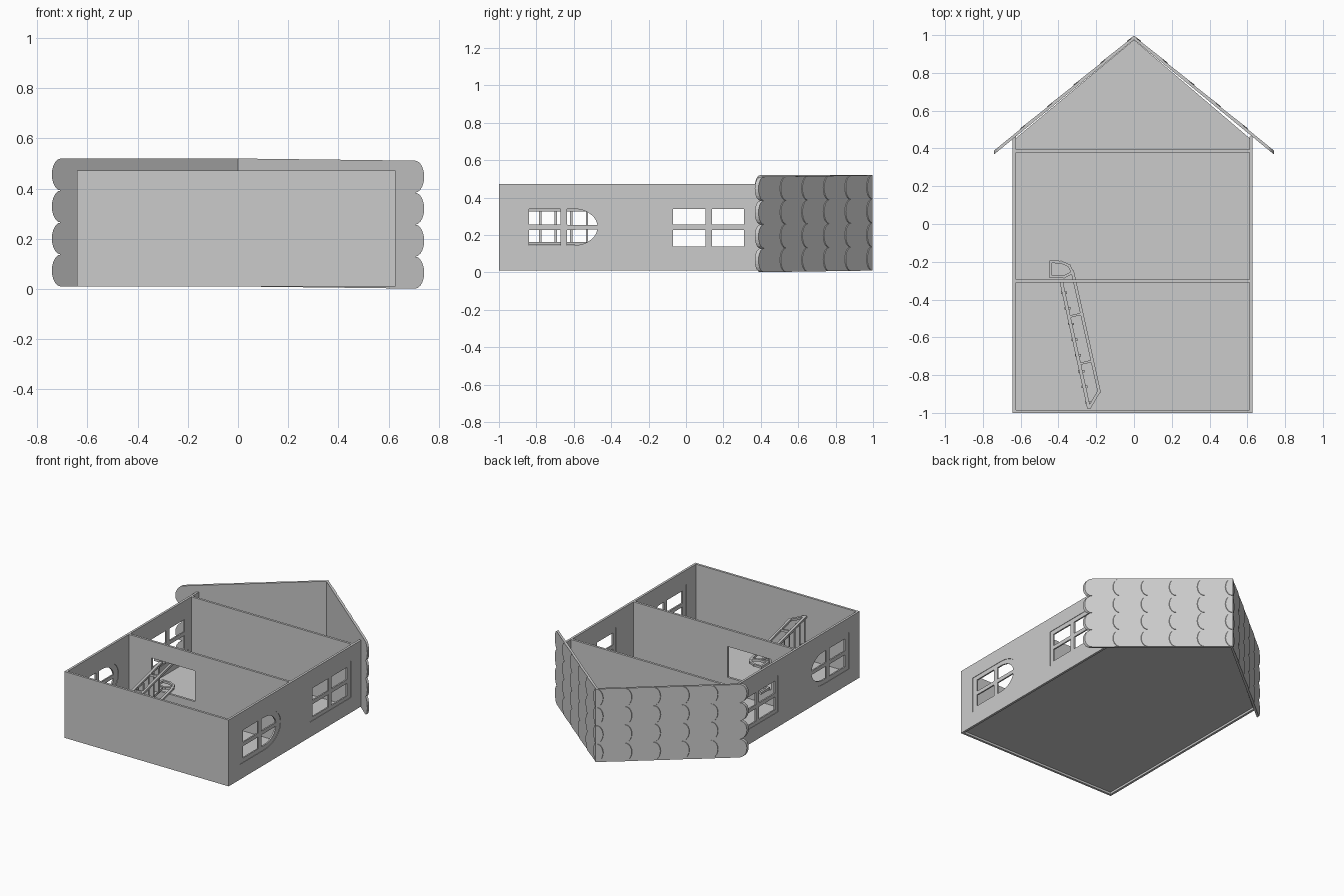
import bpy, bmesh
from math import cos, sin, pi, radians
from mathutils import Matrix, Vector

if "Cube" in bpy.data.objects:
    bpy.data.objects.remove(bpy.data.objects["Cube"])

CX = -0.007            # house body sits slightly left of the ridge
HW = 0.635             # half width of the body
T = 0.016              # board thickness
Z0, Z1 = 0.01, 0.473   # depth of the body
SLOPE = 0.82           # roof fall per unit of x

# local axes (u, v, thickness) in world space
XY = Matrix.Identity(4)
XZ = Matrix(((1, 0, 0, 0), (0, 0, -1, 0), (0, 1, 0, 0), (0, 0, 0, 1)))
YZ = Matrix(((0, 0, 1, 0), (1, 0, 0, 0), (0, 1, 0, 0), (0, 0, 0, 1)))


def rect(a, b, c, d):
    return [(a, c), (b, c), (b, d), (a, d)]


def plate(name, loops, thick, axes, at):
    """Flat board: first loop is the outline, the others are holes."""
    cu = bpy.data.curves.new(name, 'CURVE')
    cu.dimensions, cu.fill_mode, cu.extrude = '2D', 'BOTH', thick / 2
    for loop in loops:
        sp = cu.splines.new('POLY')
        sp.points.add(len(loop) - 1)
        for p, (u, v) in zip(sp.points, loop):
            p.co = (u, v, 0, 1)
        sp.use_cyclic_u = True
    tmp = bpy.data.objects.new(name + "_tmp", cu)
    bpy.context.collection.objects.link(tmp)
    deps = bpy.context.evaluated_depsgraph_get()
    me = bpy.data.meshes.new_from_object(tmp.evaluated_get(deps))
    bpy.data.objects.remove(tmp)
    bm = bmesh.new()
    bm.from_mesh(me)
    bmesh.ops.remove_doubles(bm, verts=bm.verts, dist=1e-5)
    bm.transform(Matrix.Translation(at) @ axes)
    bmesh.ops.recalc_face_normals(bm, faces=bm.faces)
    bm.to_mesh(me)
    bm.free()
    for p in me.polygons:
        p.use_smooth = False
    ob = bpy.data.objects.new(name, me)
    bpy.context.collection.objects.link(ob)
    return ob


def arc(cy, cz, a, b, t0, t1, n=10):
    ts = [radians(t0 + (t1 - t0) * i / n) for i in range(n + 1)]
    return [(cy + a * cos(t), cz + b * sin(t)) for t in ts]


# window outlines and panes in (y, z)
ZM = 0.2425
square_outer = rect(-0.10, 0.35, 0.115, 0.37)
square_panes = [rect(a, b, c, d) for a, b in ((-0.07, 0.105), (0.14, 0.31))
                for c, d in ((0.14, 0.228), (0.255, 0.34))]
arch_outer = [(-0.88, 0.37), (-0.88, 0.115)] + arc(-0.60, ZM, 0.175, 0.1275, -90, 90, 20)
arch_panes = [rect(-0.84, -0.67, 0.145, 0.228), rect(-0.84, -0.67, 0.255, 0.34),
              [(-0.635, 0.255)] + arc(-0.60, ZM, 0.127, 0.0975, 7, 90) + [(-0.635, 0.34)],
              [(-0.635, 0.228)] + arc(-0.60, ZM, 0.127, 0.0975, -8, -90) + [(-0.635, 0.145)]]

# side walls with recessed window frames
for side, s in (("left", -1), ("right", 1)):
    x = CX + s * (HW - T / 2)
    plate(side + "_wall", [rect(-1, 0.463, Z0, Z1), square_outer, arch_outer], T, YZ, (x, 0, 0))
    plate(side + "_upper_window", [square_outer] + square_panes, 0.010, YZ, (x, 0, 0))
    plate(side + "_arched_window", [arch_outer] + arch_panes, 0.010, YZ, (x, 0, 0))

# floors, the middle one with a stair opening
xa, xb = CX - HW + T, CX + HW - T
plate("ground_floor", [rect(CX - HW, CX + HW, Z0, Z1)], T, XZ, (0, -1 + T / 2, 0))
plate("middle_floor", [rect(xa, xb, 0.03, Z1), rect(-0.45, -0.113, 0.14, 0.355)], T, XZ, (0, -0.303, 0))
plate("attic_floor", [rect(xa, xb, 0.03, Z1)], T, XZ, (0, 0.386, 0))

# back panel with gable
eave = 0.975 - SLOPE * HW
plate("back_panel", [[(xa, -0.985), (xb, -0.985), (xb, eave), (0, 0.975), (xa, eave)]],
      0.010, XY, (0, 0, 0.03))

# roof: overlapping scalloped shingle rows
NS, ZB, ZT = 4, 0.01, 0.52
TIP, EAVE_X = 0.036, 0.742


def shingle_row(name, side, x0, x1, low, high0, high1):
    w = (ZT - ZB) / NS
    out = [(x0, ZT), (x0, ZB)]
    for k in range(NS):
        for i in range(0 if k == 0 else 1, 11):
            t = -pi / 2 + pi * i / 10
            out.append((x1 - TIP + TIP * cos(t), ZB + w * (k + 0.5 + 0.5 * sin(t))))
    bm = bmesh.new()

    def point(x, z, h):
        skew = -0.012 * x if side > 0 else 0
        return bm.verts.new((side * x, 0.976 - SLOPE * x + h, z + skew))
    bot = [point(x, z, low) for x, z in out]
    top = [point(x, z, high0 + (high1 - high0) * (x - x0) / (x1 - x0)) for x, z in out]
    bm.faces.new(bot)
    bm.faces.new(top)
    for i in range(len(out)):
        j = (i + 1) % len(out)
        bm.faces.new((bot[i], bot[j], top[j], top[i]))
    bmesh.ops.recalc_face_normals(bm, faces=bm.faces)
    me = bpy.data.meshes.new(name)
    bm.to_mesh(me)
    bm.free()
    bpy.context.collection.objects.link(bpy.data.objects.new(name, me))


for side, label in ((-1, "left"), (1, "right")):
    shingle_row(label + "_roof_panel", side, 0, EAVE_X, 0, 0.018, 0.020)
    for r in range(1, 6):
        end = EAVE_X - 0.141 * r
        start = max(0, end - 0.15)
        shingle_row(f"{label}_shingle_row_{r}", side, start, end, 0.008, 0.019 if start else 0.0215, 0.024)


# staircase: two banisters joined by treads
def bar(name, p, q, w, thick, z):
    p, q = Vector(p), Vector(q)
    d = (q - p).normalized() * w / 2
    n = Vector((-d.y, d.x))
    plate(name, [[p - d + n, p - d - n, q + d - n, q + d + n]], thick, XY, (0, 0, z))


rail = [(-0.185, -0.885), (-0.325, -0.255)]
stringer = [(-0.24, -0.97), (-0.385, -0.305)]
cap = [(-0.325, -0.255), (-0.345, -0.22), (-0.385, -0.202), (-0.44, -0.2), (-0.44, -0.28), (-0.37, -0.28), (-0.325, -0.255)]
for label, z in (("back", 0.155), ("front", 0.335)):
    bar(label + "_handrail", *rail, 0.016, 0.016, z)
    bar(label + "_stringer", *stringer, 0.018, 0.016, z)
    bar(label + "_stair_foot", (-0.235, -0.97), rail[0], 0.016, 0.016, z)
    bar(label + "_lower_post", (-0.285, -0.74), (-0.22, -0.725), 0.012, 0.016, z)
    bar(label + "_upper_post", (-0.34, -0.49), (-0.275, -0.475), 0.012, 0.016, z)
    for i in range(len(cap) - 1):
        bar(f"{label}_landing_rail_{i}", cap[i], cap[i + 1], 0.014, 0.016, z)
a, b = Vector(stringer[0]), Vector(stringer[1])
for i in range(8):
    c = a.lerp(b, (i + 0.3) / 8)
    bar(f"tread_{i}", c - Vector((0.007, 0)), c + Vector((0.012, 0)), 0.013, 0.18, 0.245)
